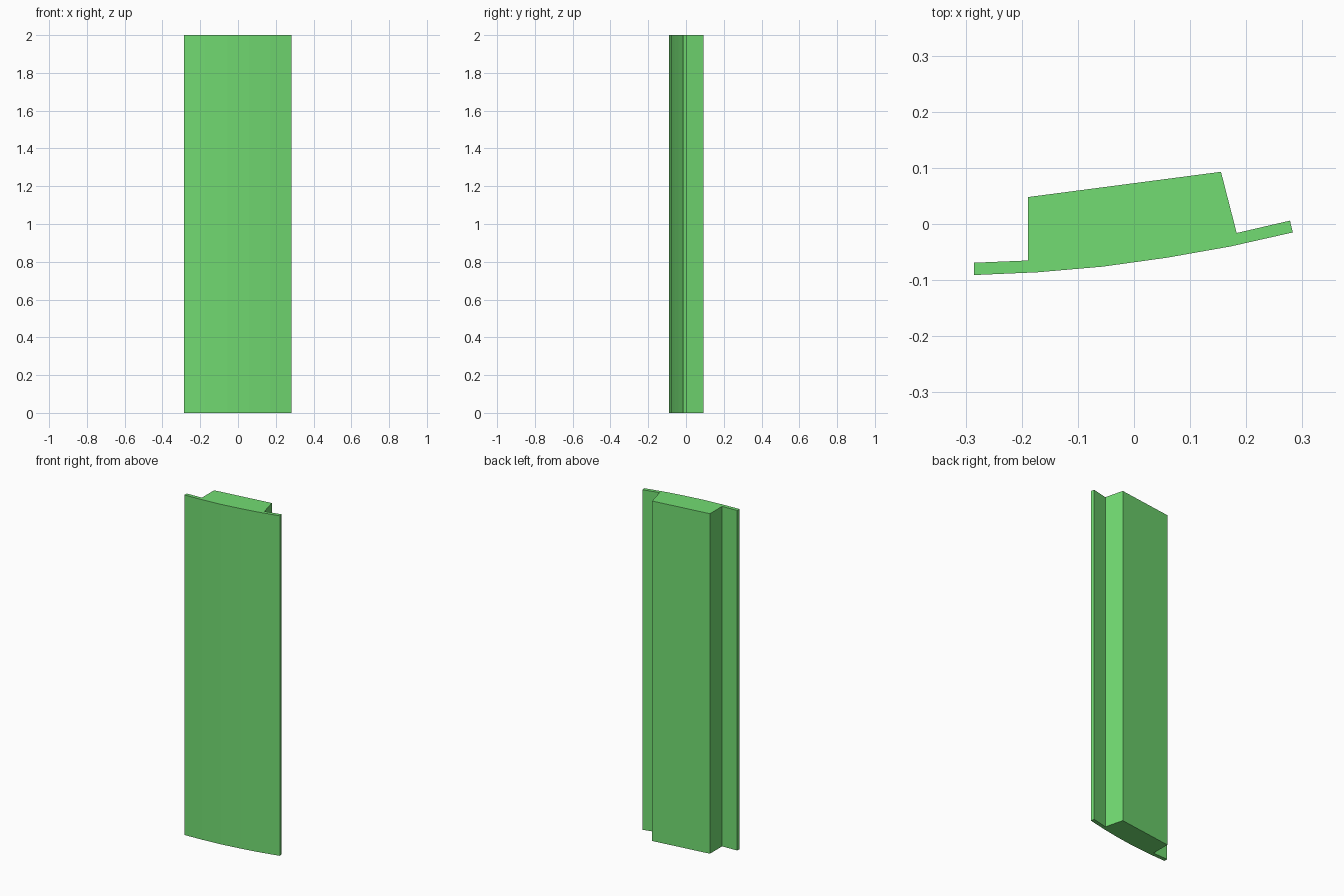
import bpy, bmesh

if "Cube" in bpy.data.objects:
    bpy.data.objects.remove(bpy.data.objects["Cube"])

HEIGHT = 2.0

# Cross-section: gently curved front face, thin side flanges, thick core behind
front_curve = [(-0.285, -0.091), (-0.171, -0.086), (-0.056, -0.076),
               (0.059, -0.060), (0.172, -0.040), (0.283, -0.015)]
right_flange = [(0.278, 0.006), (0.183, -0.016)]
core = [(0.155, 0.093), (-0.189, 0.048)]
left_flange = [(-0.189, -0.065), (-0.285, -0.069)]
profile = front_curve + right_flange + core + left_flange

# Extrude the section upwards
bm = bmesh.new()
base = bm.faces.new([bm.verts.new((x, y, 0)) for x, y in profile])
top = bmesh.ops.extrude_face_region(bm, geom=[base], use_keep_orig=True)["geom"]
bmesh.ops.translate(bm, vec=(0, 0, HEIGHT),
                    verts=[g for g in top if isinstance(g, bmesh.types.BMVert)])
bmesh.ops.recalc_face_normals(bm, faces=bm.faces)
mesh = bpy.data.meshes.new("stave_panel")
bm.to_mesh(mesh)
bm.free()

panel = bpy.data.objects.new("stave_panel", mesh)
bpy.context.collection.objects.link(panel)

# Green finish
green = bpy.data.materials.new("green")
green.diffuse_color = (0.17, 0.72, 0.17, 1)
green.use_nodes = True
green.node_tree.nodes["Principled BSDF"].inputs["Base Color"].default_value = green.diffuse_color
mesh.materials.append(green)
